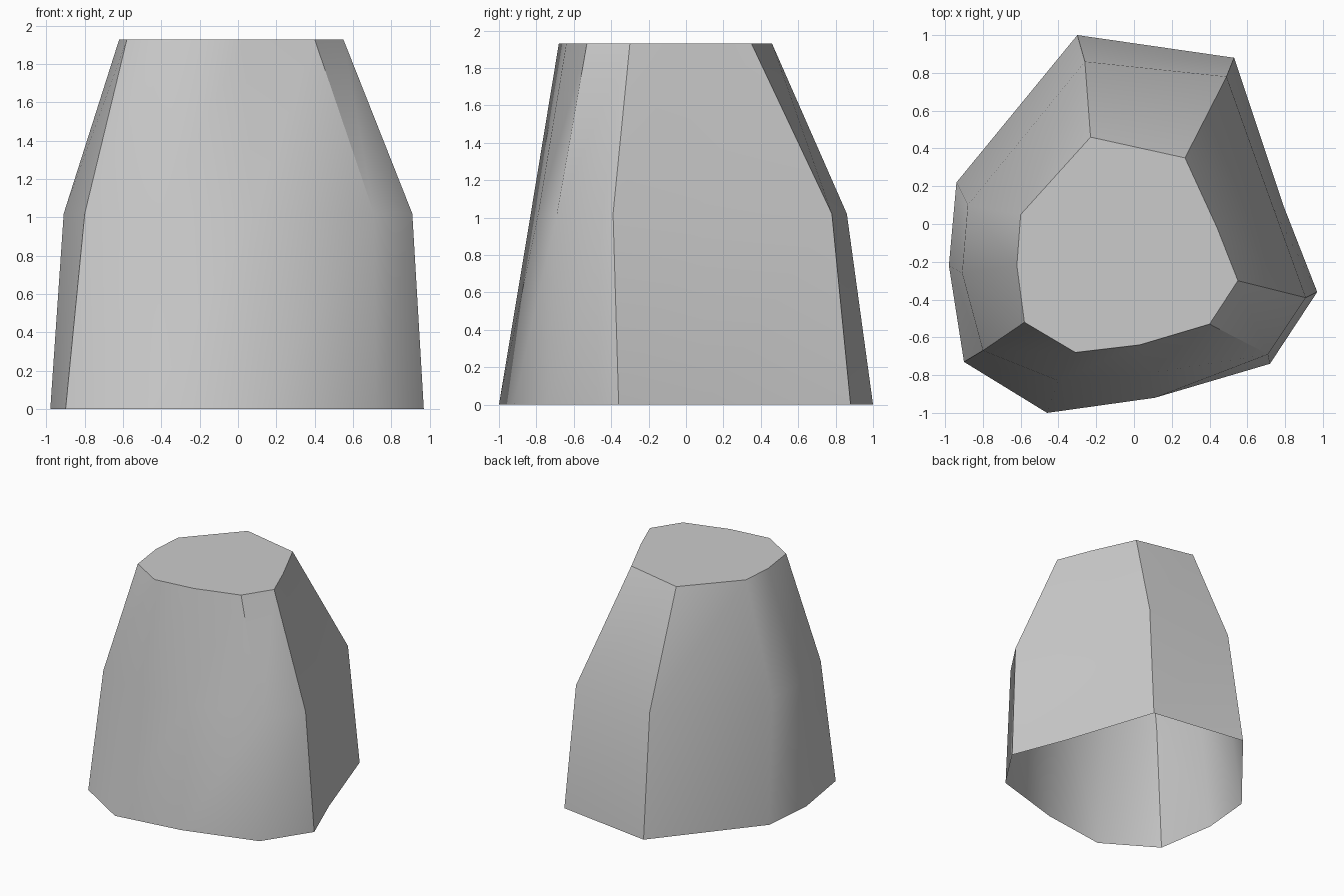
import bpy
import bmesh
import math

# Remove the default cube only
default_cube = bpy.data.objects.get("Cube")
if default_cube:
    bpy.data.objects.remove(default_cube, do_unlink=True)


def make_material(name, colour):
    material = bpy.data.materials.new(name)
    material.use_nodes = True
    material.diffuse_color = colour
    shader = material.node_tree.nodes["Principled BSDF"]
    shader.inputs["Base Color"].default_value = colour
    return material


def add_ring(mesh, outline, height):
    return [mesh.verts.new((x, y, height)) for x, y in outline]


def bridge(mesh, lower, upper):
    """Join two clockwise rings with outward facing triangles."""
    count = len(lower)
    for i in range(count):
        j = (i + 1) % count
        mesh.faces.new((lower[j], lower[i], upper[i]))
        mesh.faces.new((lower[j], upper[i], upper[j]))


# Cross-sections, clockwise from the back corner
base_outline = [(-.30, 1), (.53, .88), (.79, .10), (.97, -.36), (.72, -.74),
                (.11, -.92), (-.46, -1), (-.90, -.73), (-.98, -.22), (-.94, .22)]
shoulder_outline = [(-.26, .86), (.49, .78), (.74, .08), (.91, -.39), (.71, -.69),
                    (.08, -.79), (-.40, -.83), (-.80, -.67), (-.91, -.26), (-.88, .10)]
top_outline = [(-.23, .46), (.27, .35), (.44, -.02), (.55, -.30), (.40, -.53),
               (.03, -.64), (-.31, -.68), (-.58, -.52), (-.62, -.22), (-.60, .05)]

# Rock: an open-bottomed shell with a flat top
shell = bmesh.new()
base = add_ring(shell, base_outline, 0)
shoulder = add_ring(shell, shoulder_outline, 1.02)
top = add_ring(shell, top_outline, 1.93)
bridge(shell, base, shoulder)
bridge(shell, shoulder, top)
shell.faces.new(list(reversed(top)))

rock_mesh = bpy.data.meshes.new("rock")
shell.to_mesh(rock_mesh)
shell.free()
rock_mesh.materials.append(make_material("stone grey", (.6, .6, .6, 1)))

rock = bpy.data.objects.new("rock", rock_mesh)
bpy.context.collection.objects.link(rock)

# Soft sides, crisp corners
bpy.ops.object.select_all(action="DESELECT")
bpy.context.view_layer.objects.active = rock
rock.select_set(True)
bpy.ops.object.shade_smooth_by_angle(angle=math.radians(40))
